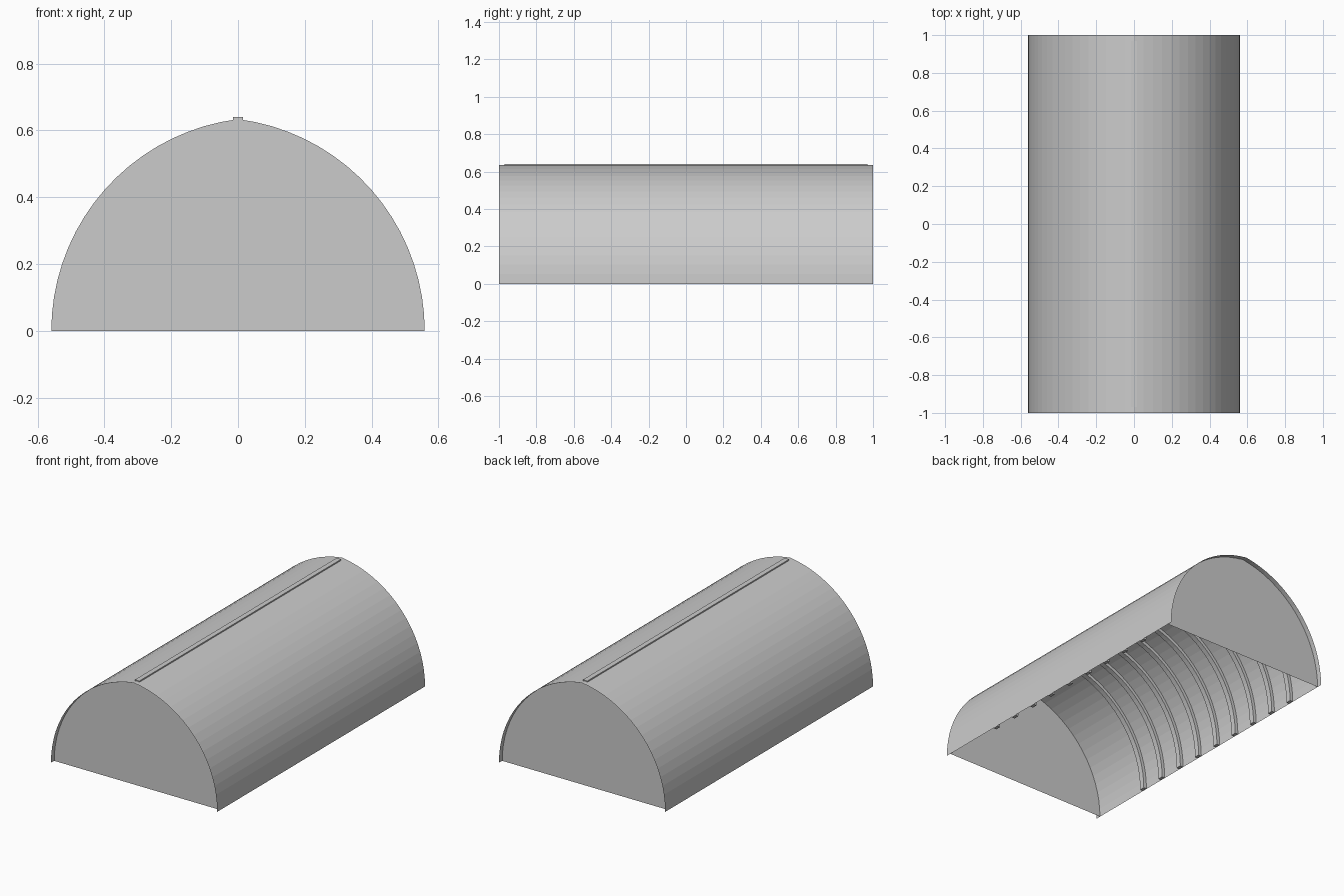
import bpy, bmesh, math

if "Cube" in bpy.data.objects:
    bpy.data.objects.remove(bpy.data.objects["Cube"])

R, C = 0.64, 0.08          # arc radius, and offset of each arc centre past the middle
SEGS = 18                  # facets per side of the pointed arch

grey = bpy.data.materials.new("light grey")
grey.diffuse_color = (0.6, 0.6, 0.6, 1)
grey.use_nodes = True
grey.node_tree.nodes["Principled BSDF"].inputs["Base Color"].default_value = grey.diffuse_color


def arch(inset=0.0):
    """Pointed arch as (x, z) points, from the right foot over the ridge to the left foot."""
    r = R - inset
    top = math.acos(C / r)
    right = [(r * math.cos(top * i / SEGS) - C, r * math.sin(top * i / SEGS))
             for i in range(SEGS + 1)]
    return right + [(-x, z) for x, z in reversed(right[:-1])]


def finish(name, bm):
    mesh = bpy.data.meshes.new(name)
    bm.to_mesh(mesh)
    bm.free()
    mesh.materials.append(grey)
    obj = bpy.data.objects.new(name, mesh)
    bpy.context.collection.objects.link(obj)
    return obj


def loft(name, rings, closed=False):
    """Join point rows of equal length with quads."""
    bm = bmesh.new()
    rows = [[bm.verts.new(p) for p in ring] for ring in rings]
    pairs = list(zip(rows, rows[1:]))
    if closed:
        pairs.append((rows[-1], rows[0]))
    for a, b in pairs:
        for i in range(len(a) - 1):
            bm.faces.new((a[i], a[i + 1], b[i + 1], b[i]))
    if closed:
        for end in (0, -1):
            bm.faces.new([row[end] for row in rows])
        bmesh.ops.recalc_face_normals(bm, faces=bm.faces)
    return finish(name, bm)


def ring(y, inset=0.0):
    return [(x, y, z) for x, z in arch(inset)]


# Thin curved cover
loft("cover", [ring(1), ring(-1)][::-1])

# End walls, set slightly inside the cover
for name, y in (("front_wall", -0.97), ("back_wall", 0.97)):
    bm = bmesh.new()
    pts = ring(y, 0.001)
    bm.faces.new([bm.verts.new(p) for p in (pts if y < 0 else pts[::-1])])
    finish(name, bm)

# Arched ribs under the cover
for i in range(9):
    y, h = -0.57 + 0.163 * i, 0.016
    loft(f"rib_{i + 1}", [ring(y - h, 0.002), ring(y + h, 0.002),
                          ring(y + h, 0.022), ring(y - h, 0.022)], closed=True)

# Ridge beam, just breaking through the top of the cover
bm = bmesh.new()
bmesh.ops.create_cube(bm, size=1)
bmesh.ops.scale(bm, vec=(0.03, 1.94, 0.03), verts=bm.verts)
bmesh.ops.translate(bm, vec=(0, 0, 0.625), verts=bm.verts)
finish("ridge_beam", bm)
